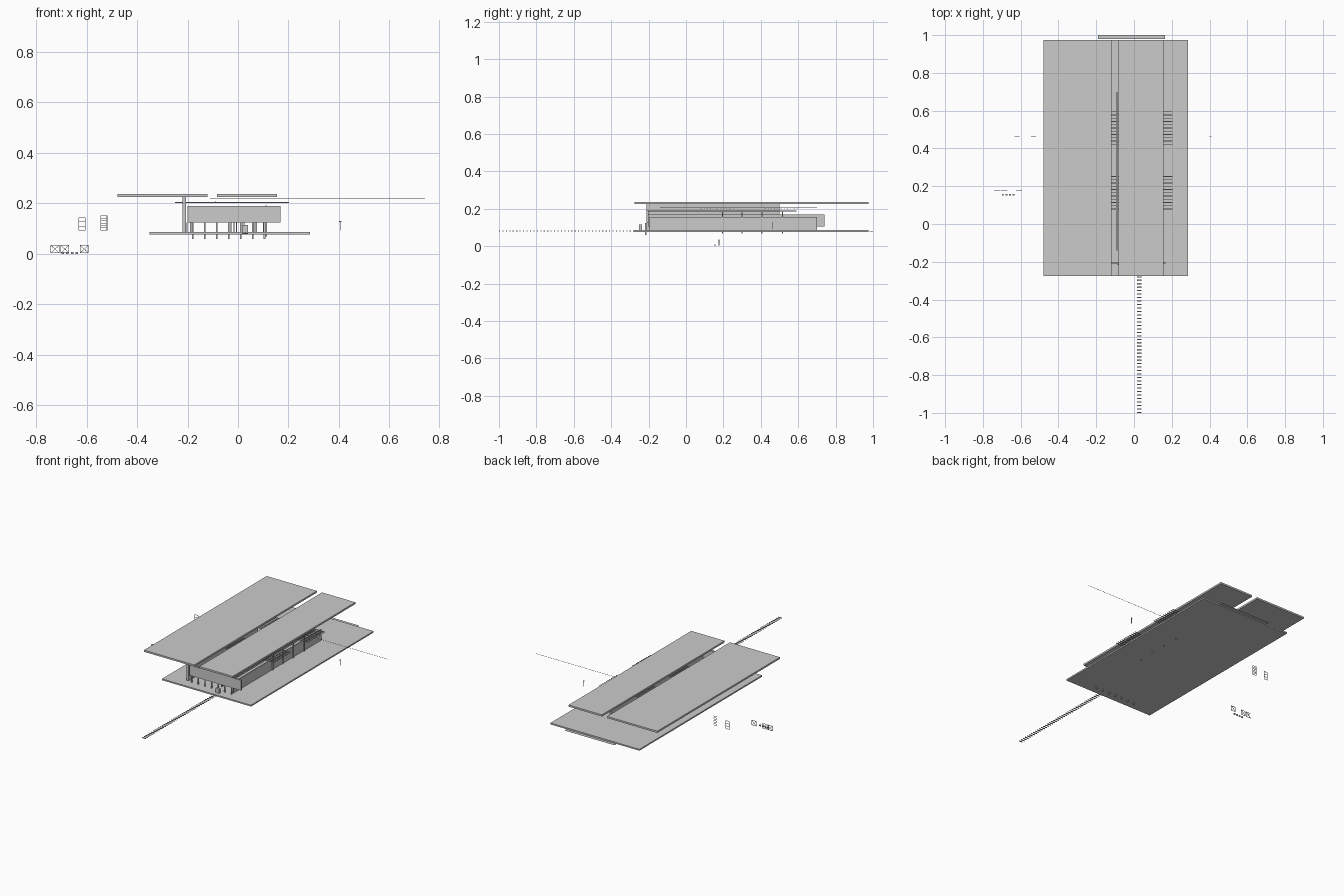
import bpy, bmesh
from mathutils import Matrix, Vector

grey = bpy.data.materials.new("light grey")
grey.diffuse_color = (0.6, 0.6, 0.6, 1)


def boxes(name, bounds):
    """One object made of boxes given as (x0, x1, y0, y1, z0, z1)."""
    bm = bmesh.new()
    for x0, x1, y0, y1, z0, z1 in bounds:
        m = Matrix.Translation(((x0 + x1) / 2, (y0 + y1) / 2, (z0 + z1) / 2))
        m = m @ Matrix.Diagonal((x1 - x0, y1 - y0, z1 - z0, 1))
        bmesh.ops.create_cube(bm, size=1, matrix=m)
    me = bpy.data.meshes.new(name)
    bm.to_mesh(me)
    bm.free()
    me.materials.append(grey)
    ob = bpy.data.objects.new(name, me)
    bpy.context.collection.objects.link(ob)
    return ob


def frame(x0, x1, y, z0, z1, rails=0, t=0.002):
    """Upright rectangular frame with optional cross rails."""
    out = [(x0, x0 + t, y, y + t, z0, z1), (x1 - t, x1, y, y + t, z0, z1)]
    for i in range(rails + 2):
        z = z0 + (z1 - z0 - t) * i / (rails + 1)
        out.append((x0, x1, y, y + t, z, z + t))
    return out


# Floor slab and the thin step behind it
boxes("floor_slab", [(-0.35, 0.285, -0.275, 0.975, 0.077, 0.086)])
boxes("rear_step", [(-0.19, 0.165, 0.98, 1.0, 0.079, 0.08)])

# Two flat roofs with a gap between them
boxes("left_roof", [(-0.478, -0.12, -0.275, 0.975, 0.226, 0.237)])
boxes("right_roof", [(-0.083, 0.155, -0.275, 0.975, 0.226, 0.237)])

# Walls
boxes("tall_left_wall", [(-0.22, -0.207, -0.21, 0.50, 0.086, 0.225)])
boxes("front_fascia", [(-0.20, 0.168, -0.21, -0.20, 0.124, 0.19)])
boxes("long_upper_wall", [(0.018, 0.026, -0.20, 0.74, 0.105, 0.17)])
boxes("long_side_wall", [(0.10, 0.106, -0.195, 0.70, 0.086, 0.155)])

# Posts along the front and the right side
boxes("front_posts", [(-0.183 + i * 0.0475, -0.177 + i * 0.0475,
                       -0.218, -0.212, 0.06, 0.124) for i in range(7)])
boxes("side_posts", [(0.108, 0.114, y - 0.003, y + 0.003, 0.068, 0.19)
                     for y in (0.195, 0.30, 0.405, 0.515)])

# Shade slats in two groups, carried by long beams
boxes("shade_slats", [(-0.25, 0.203, y0 + i * 0.0172, y0 + i * 0.0172 + 0.004,
                       0.201, 0.205) for y0 in (0.078, 0.42) for i in range(11)])
boxes("long_beams", [(0.108, 0.114, -0.20, 0.59, 0.186, 0.192),
                     (-0.092, -0.088, -0.14, 0.70, 0.203, 0.207)])
boxes("long_rod", [(-0.11, 0.74, 0.47, 0.471, 0.218, 0.2195)])

# Plank walkway leading to the entrance
boxes("walkway_planks", [(0.015, 0.04, -1.0 + i * 0.0184, -0.994 + i * 0.0184,
                          0.079, 0.083) for i in range(40)])

# Entrance box and inner stair rails
boxes("entrance_box", [(0.015, 0.04, -0.25, -0.235, 0.086, 0.115)])
boxes("inner_posts", [(x, x + 0.005, 0.0, 0.005, 0.086, 0.124)
                      for x in (-0.205, -0.19, -0.03, -0.018, -0.008, 0.06, 0.07)])

# Loose window and shelf frames standing to the left
boxes("window_frame", frame(-0.632, -0.605, 0.46, 0.092, 0.145, 2))
boxes("shelf_frame", frame(-0.545, -0.518, 0.46, 0.092, 0.152, 5))

# Crossed square crates and small stools
crates = []
for x in (-0.742, -0.703, -0.626):
    crates += frame(x, x + 0.034, 0.175, 0.003, 0.035, 0)
boxes("crates", crates)
bars = []
for x in (-0.742, -0.703, -0.626):
    for s in (1, -1):
        b = boxes("crate_brace", [(-0.022, 0.022, -0.001, 0.001, -0.0008, 0.0008)])
        b.rotation_euler[1] = s * 0.755
        b.location = Vector((x + 0.017, 0.177, 0.019))
boxes("stools", [(-0.70 + i * 0.019, -0.69 + i * 0.019, 0.152, 0.158, 0.0, 0.008)
                 for i in range(4)])

# Small signpost to the right
boxes("signpost", [(0.404, 0.407, 0.46, 0.463, 0.092, 0.13),
                   (0.401, 0.41, 0.46, 0.463, 0.126, 0.13)])
